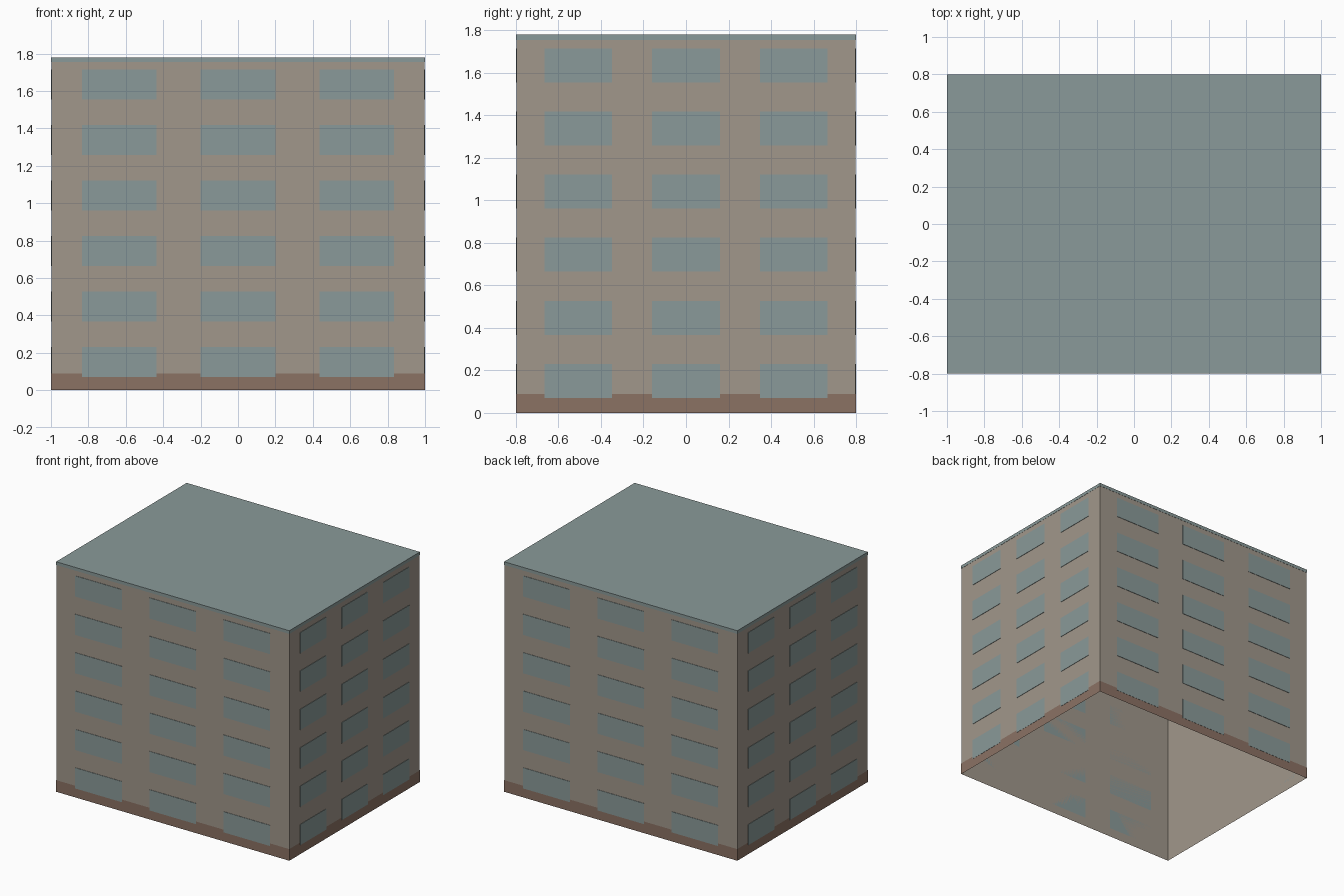
import bpy
import bmesh
from mathutils import Matrix

cube = bpy.data.objects.get("Cube")
if cube:
    bpy.data.objects.remove(cube, do_unlink=True)

HALF_X, HALF_Y, HEIGHT = 0.997, 0.797, 1.78
BASE_TOP, ROOF_BOTTOM = 0.09, 1.755
FLOORS, FLOOR_STEP = 6, 0.297
WINDOW_HEIGHT, FIRST_WINDOW = 0.16, 0.15


def material(name, colour):
    mat = bpy.data.materials.new(name)
    mat.use_nodes = True
    mat.diffuse_color = (*colour, 1)
    mat.node_tree.nodes["Principled BSDF"].inputs["Base Color"].default_value = (*colour, 1)
    return mat


def finish(name, bm, mat):
    mesh = bpy.data.meshes.new(name)
    bm.to_mesh(mesh)
    bm.free()
    mesh.materials.append(mat)
    obj = bpy.data.objects.new(name, mesh)
    bpy.context.collection.objects.link(obj)
    return obj


def add_box(bm, centre, size):
    mat = Matrix.Translation(centre) @ Matrix.Diagonal((*size, 1))
    return bmesh.ops.create_cube(bm, size=1, matrix=mat)["verts"]


def box(name, half_x, half_y, bottom, top, mat, open_ends=()):
    """Box between two heights, with the listed end directions left open."""
    bm = bmesh.new()
    add_box(bm, (0, 0, (bottom + top) / 2), (2 * half_x, 2 * half_y, top - bottom))
    bm.normal_update()
    ends = [f for f in bm.faces if round(f.normal.z) in open_ends and abs(f.normal.z) > 0.5]
    bmesh.ops.delete(bm, geom=ends, context="FACES")
    return finish(name, bm, mat)


wall_paint = material("warm grey wall", (0.356, 0.309, 0.258))
blue_grey = material("blue grey glass and roof", (0.254, 0.323, 0.319))
brown = material("brown base", (0.258, 0.168, 0.127))

# Hollow shell, open underneath, with a base band and a flat roof
box("walls", HALF_X, HALF_Y, 0, ROOF_BOTTOM, wall_paint, (-1, 1))
box("base_band", HALF_X + 0.0015, HALF_Y + 0.0015, 0, BASE_TOP, brown, (-1, 1))
box("roof", HALF_X + 0.0015, HALF_Y + 0.0015, ROOF_BOTTOM, HEIGHT, blue_grey)


# Thin window plates, three across on every floor of each side
def windows(name, axis, sign):
    bm = bmesh.new()
    across, out = (HALF_X, HALF_Y) if axis == "y" else (HALF_Y, HALF_X)
    for floor in range(FLOORS):
        z = FIRST_WINDOW + floor * FLOOR_STEP
        for column in (-1, 0, 1):
            u, v = column * across * 0.636, sign * (out + 0.0015)
            width, depth = across * 0.4, 0.003
            if axis == "y":
                add_box(bm, (u, v, z), (width, depth, WINDOW_HEIGHT))
            else:
                add_box(bm, (v, u, z), (depth, width, WINDOW_HEIGHT))
    return finish(name, bm, blue_grey)


for side, axis, sign in (("front", "y", -1), ("back", "y", 1),
                         ("left", "x", 1), ("right", "x", -1)):
    windows(side + "_windows", axis, sign)
